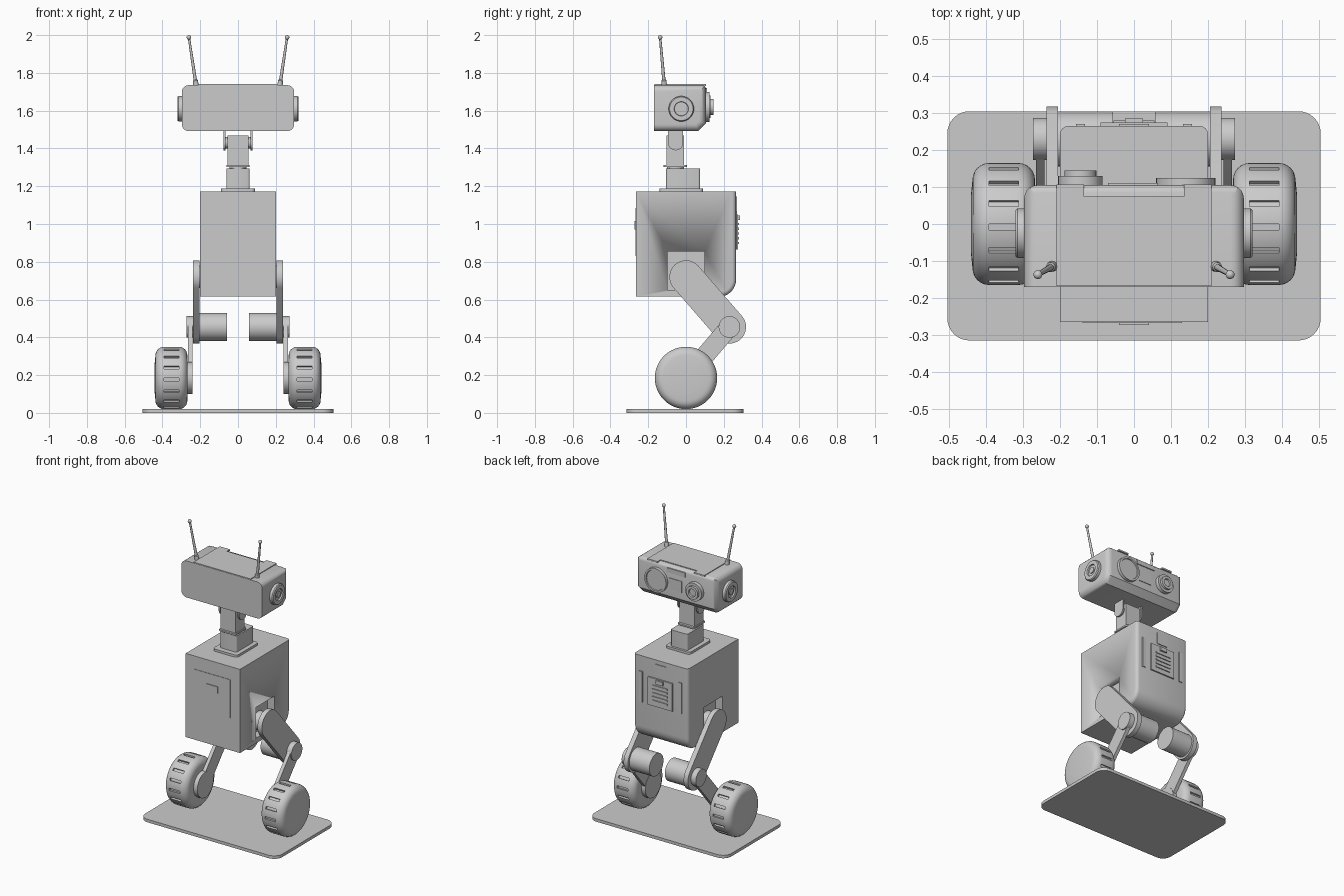
import bpy, bmesh, math
from mathutils import Vector

cube = bpy.data.objects.get("Cube")
if cube:
    bpy.data.objects.remove(cube)

grey = bpy.data.materials.new("plain_grey")
grey.use_nodes = True
grey.diffuse_color = (0.6, 0.6, 0.6, 1)
grey.node_tree.nodes["Principled BSDF"].inputs["Base Color"].default_value = (0.6, 0.6, 0.6, 1)


def finish(name, bm):
    bmesh.ops.recalc_face_normals(bm, faces=bm.faces)
    mesh = bpy.data.meshes.new(name)
    bm.to_mesh(mesh)
    bm.free()
    mesh.materials.append(grey)
    ob = bpy.data.objects.new(name, mesh)
    bpy.context.collection.objects.link(ob)
    bpy.ops.object.select_all(action='DESELECT')
    ob.select_set(True)
    bpy.context.view_layer.objects.active = ob
    bpy.ops.object.shade_smooth_by_angle(angle=math.radians(32))
    return ob


def box(name, xs, ys, zs, *rounds):
    """Box from ranges; each round is (edge rule on midpoint and direction, radius, segments)."""
    bm = bmesh.new()
    bmesh.ops.create_cube(bm, size=1)
    for v in bm.verts:
        v.co = Vector([(a + b) / 2 + c * (b - a) for c, (a, b) in zip(v.co, (xs, ys, zs))])
    for rule, radius, segs in rounds:
        picked = []
        for e in bm.edges:
            a, b = (v.co for v in e.verts)
            if rule((a + b) / 2, (b - a).normalized()):
                picked.append(e)
        bmesh.ops.bevel(bm, geom=picked, offset=radius, segments=segs, profile=0.5,
                        affect='EDGES', clamp_overlap=True)
    return finish(name, bm)


def upright(mid, way):
    return abs(way.z) > 0.9


def lathe_mesh(profile, axis, centre, n=48):
    """Turn (radius, height) points around an axis."""
    bm = bmesh.new()
    along = Vector((1, 0, 0)) if axis == 'x' else Vector((0, 1, 0)) if axis == 'y' else axis.normalized()
    u = along.orthogonal().normalized()
    w = along.cross(u)
    rings = []
    for r, h in profile:
        rings.append([bm.verts.new(Vector(centre) + along * h + r * (
            u * math.cos(math.tau * i / n) + w * math.sin(math.tau * i / n))) for i in range(n)])
    for a, b in zip(rings, rings[1:]):
        for i in range(n):
            j = (i + 1) % n
            bm.faces.new((a[i], a[j], b[j], b[i]))
    bm.faces.new(rings[0])
    bm.faces.new(rings[-1])
    bmesh.ops.recalc_face_normals(bm, faces=bm.faces)
    return bm


def lathe(name, profile, axis, centre, n=48):
    return finish(name, lathe_mesh(profile, axis, centre, n))


def drum(name, r, x0, x1, y, z):
    return lathe(name, [(r, x0), (r, x1)], 'x', (0, y, z))


def link(name, x0, x1, p, q, r, steps=16):
    """Flat bar with round ends between two (y, z) points."""
    bm = bmesh.new()
    start = math.atan2(q[1] - p[1], q[0] - p[0]) + math.pi / 2
    pts = []
    for k, c in enumerate((p, q)):
        for i in range(steps + 1):
            a = start + math.pi * (k + i / steps)
            pts.append((c[0] + r * math.cos(a), c[1] + r * math.sin(a)))
    rims = [[bm.verts.new((x, y, z)) for y, z in pts] for x in (x0, x1)]
    for rim in rims:
        bm.faces.new(rim)
    for i in range(len(pts)):
        j = (i + 1) % len(pts)
        bm.faces.new((rims[0][i], rims[0][j], rims[1][j], rims[1][i]))
    return finish(name, bm)


# Stand
box("base_plate", (-0.505, 0.505), (-0.315, 0.305), (0, 0.02), (upright, 0.06, 8))

# Body with rounded front edges and side recesses for the hips
body = box("body", (-0.2, 0.2), (-0.265, 0.265), (0.615, 1.172),
           (lambda m, d: m.y > 0.26 and m.z < 0.62, 0.09, 8),
           (lambda m, d: abs(m.x) > 0.199 and m.y > 0.176 and abs(d.y) < 0.999, 0.022, 4))
for s in (-1, 1):
    cutter = box("hip_recess_cutter", sorted((s * 0.15, s * 0.25)), (-0.098, 0.098), (0.65, 0.855))
    cutter.hide_render = True
    cutter.hide_viewport = True
    cut = body.modifiers.new("hip_recess", 'BOOLEAN')
    cut.object = cutter
    cut.solver = 'EXACT'

# Vent panel side of the body
box("vent_panel", (-0.09, 0.09), (0.26, 0.274), (0.865, 1.05))
box("vent_handle", (-0.025, 0.025), (0.27, 0.285), (1.02, 1.045))
for i in range(5):
    z = 0.9 + i * 0.025
    box("vent_slat", (-0.055, 0.055), (0.27, 0.28), (z - 0.006, z + 0.006))
box("indicator_plate", (-0.04, 0.04), (0.26, 0.27), (1.068, 1.145))
for s in (-1, 1):
    box("body_strip", (s * 0.145 - 0.012, s * 0.145 + 0.012), (0.26, 0.271), (0.865, 1.07))

# Hatch side of the body
box("hatch", (-0.14, 0.13), (-0.268, -0.26), (0.83, 1.085))
box("hatch_latch", (-0.04, 0.04), (-0.273, -0.26), (0.97, 1.015))

# Neck
box("neck_base", (-0.09, 0.09), (-0.14, 0.09), (1.165, 1.187), (upright, 0.02, 4))
box("neck_lower", (-0.062, 0.062), (-0.105, 0.075), (1.18, 1.295), (upright, 0.012, 3))
drum_top = lathe("neck_swivel", [(0.045, 1.29), (0.045, 1.305)], Vector((0, 0, 1)), (0, -0.056, 0))
box("neck_flange", (-0.062, 0.062), (-0.118, 0.006), (1.303, 1.313), (upright, 0.012, 3))
box("neck_upper", (-0.055, 0.055), (-0.104, -0.01), (1.31, 1.468))
for s in (-1, 1):
    link("neck_bracket", s * 0.066, s * 0.076, (-0.055, 1.43), (-0.055, 1.5), 0.04)
drum("neck_pin", 0.03, -0.07, 0.07, -0.055, 1.43)

# Head: chamfered lower front, rounded long edges, sharp rear
box("head", (-0.297, 0.297), (-0.17, 0.105), (1.492, 1.735),
    (lambda m, d: m.y > 0.1 and m.z < 1.5, 0.04, 1),
    (lambda m, d: abs(m.x) > 0.295 and m.y > -0.16, 0.035, 5),
    (lambda m, d: m.y > 0.1 and m.z > 1.73 and abs(d.x) > 0.9, 0.02, 3))
box("head_cover", (-0.21, 0.21), (-0.168, 0.075), (1.73, 1.74))
for s in (-1, 1):
    box("cover_tab", sorted((s * 0.135, s * 0.21)), (0.07, 0.107), (1.73, 1.74))

# Face
lathe("large_eye", [(0.08, 0.09), (0.08, 0.125), (0.068, 0.125), (0.066, 0.119)], 'y', (0.14, 0, 1.62))
lathe("small_eye", [(0.06, 0.09), (0.06, 0.13), (0.043, 0.13), (0.043, 0.145), (0.026, 0.145),
                    (0.024, 0.135)], 'y', (-0.145, 0, 1.62))
box("face_screen", (-0.045, 0.05), (0.1, 0.109), (1.58, 1.655))
box("brow", (-0.07, 0.065), (0.09, 0.111), (1.69, 1.72))

# Ears and antennae
for s in (-1, 1):
    lathe("ear", [(0.067, 0.28 * s), (0.067, 0.315 * s), (0.062, 0.321 * s), (0.038, 0.321 * s),
                  (0.036, 0.312 * s), (0.02, 0.312 * s), (0.02, 0.318 * s)], 'x', (0, -0.025, 1.61))
    foot, tip = Vector((s * 0.222, -0.115, 1.735)), Vector((s * 0.26, -0.137, 1.988))
    length = (tip - foot).length
    lathe("antenna", [(0.015, -0.01), (0.013, 0.025), (0.009, 0.03), (0.006, length)], tip - foot, foot, 16)
    bm = bmesh.new()
    bmesh.ops.create_uvsphere(bm, u_segments=16, v_segments=10, radius=0.012)
    bmesh.ops.translate(bm, verts=bm.verts, vec=tip)
    finish("antenna_tip", bm)

# Legs
hip, knee, axle = (0, 0.72), (0.23, 0.455), (0, 0.185)
for s in (-1, 1):
    drum("hip_shaft", 0.06, s * 0.14, s * 0.21, *hip)
    link("thigh", s * 0.205, s * 0.237, hip, knee, 0.088)
    drum("knee_motor", 0.074, s * 0.057, s * 0.21, *knee)
    drum("knee_cap", 0.057, s * 0.23, s * 0.273, *knee)
    link("shin", s * 0.242, s * 0.265, knee, axle, 0.05)
    drum("wheel_hub", 0.085, s * 0.24, s * 0.28, *axle)

    # Wheel with rounded shoulders and sunken tread slots
    inner, outer, R, c = 0.268, 0.437, 0.165, 0.045
    arc = [math.radians(a) for a in range(0, 91, 15)]
    profile = [(R - c + c * math.sin(a), inner + c - c * math.cos(a)) for a in arc]
    profile += [(R - c + c * math.sin(a), outer - c + c * math.cos(a)) for a in reversed(arc)]
    profile.append((0.08, outer + 0.004))
    bm = lathe_mesh([(r, s * h) for r, h in profile], 'x', (0, *axle), 64)
    slots = []
    for f in bm.faces:
        m = f.calc_center_median()
        turn = math.atan2(m.z - axle[1], m.y) / math.tau * 64
        if abs(f.normal.x) < 0.01 and int(turn % 64) % 4 == 0:
            slots.append(f)
    for f in bmesh.ops.extrude_discrete_faces(bm, faces=slots)['faces']:
        bmesh.ops.translate(bm, verts=f.verts, vec=f.normal * -0.012)
    finish("wheel", bm)
